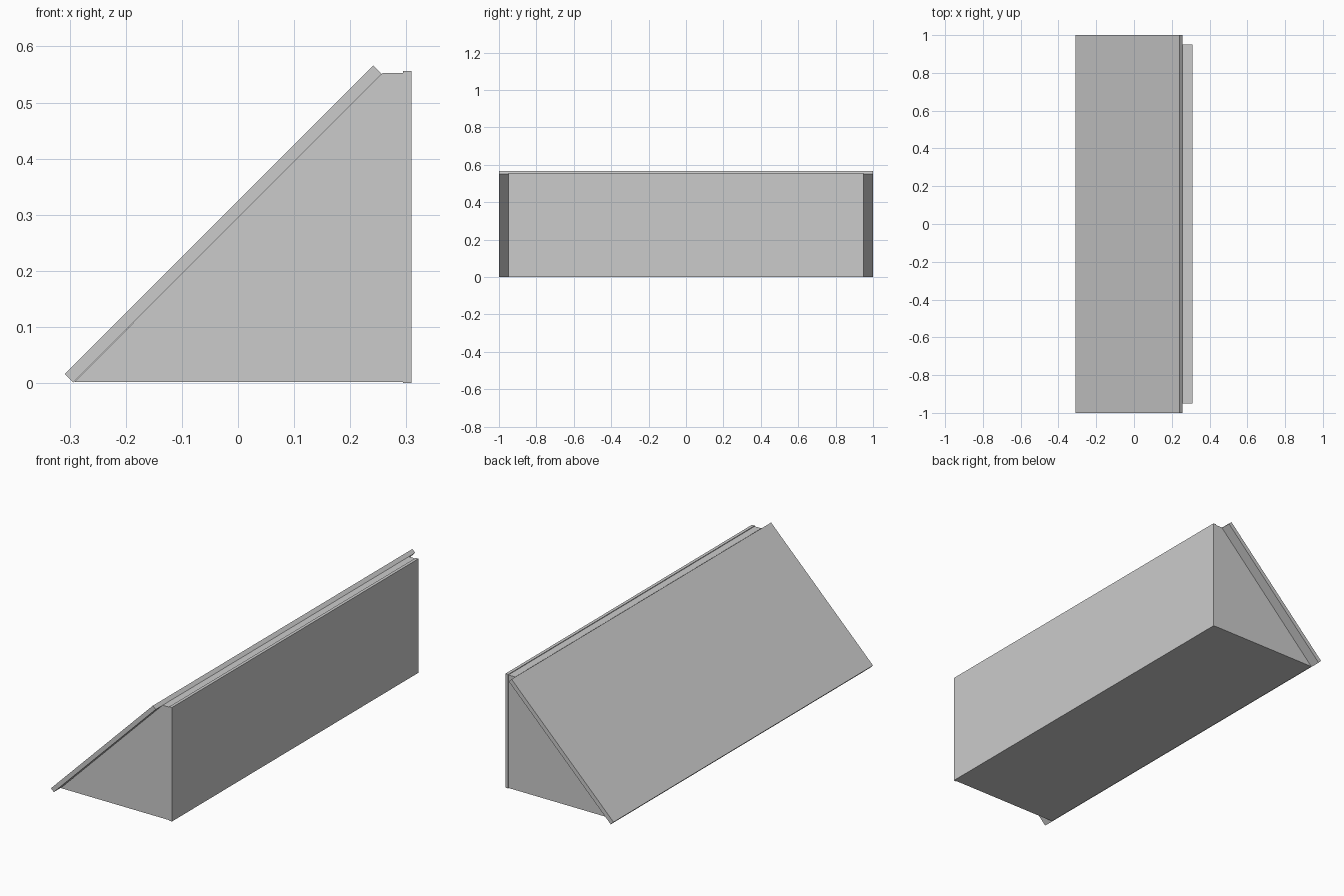
import bpy

if "Cube" in bpy.data.objects:
    bpy.data.objects.remove(bpy.data.objects["Cube"])


def extrude_profile(name, profile, half_length):
    """Solid prism: an (x, z) profile swept along y, symmetric about y = 0."""
    n = len(profile)
    verts = [(x, y, z) for y in (-half_length, half_length) for x, z in profile]
    faces = [tuple(range(n)), tuple(reversed(range(n, 2 * n)))]
    faces += [(i, i + n, (i + 1) % n + n, (i + 1) % n) for i in range(n)]
    mesh = bpy.data.meshes.new(name)
    mesh.from_pydata(verts, [], faces)
    mesh.validate()
    obj = bpy.data.objects.new(name, mesh)
    bpy.context.collection.objects.link(obj)
    return obj


# Wedge-shaped body under the sloping panel
extrude_profile("wedge_body",
                [(-0.292, 0.002), (0.294, 0.002), (0.294, 0.553), (0.258, 0.553)],
                0.949)

# Upright back panel, slightly taller than the body
extrude_profile("back_panel",
                [(0.294, 0.0), (0.309, 0.0), (0.309, 0.556), (0.294, 0.556)],
                0.95)

# Sloping front panel, overhanging both ends
extrude_profile("sloped_panel",
                [(-0.294, 0.001), (0.256, 0.551), (0.241, 0.566), (-0.309, 0.016)],
                1.0)
